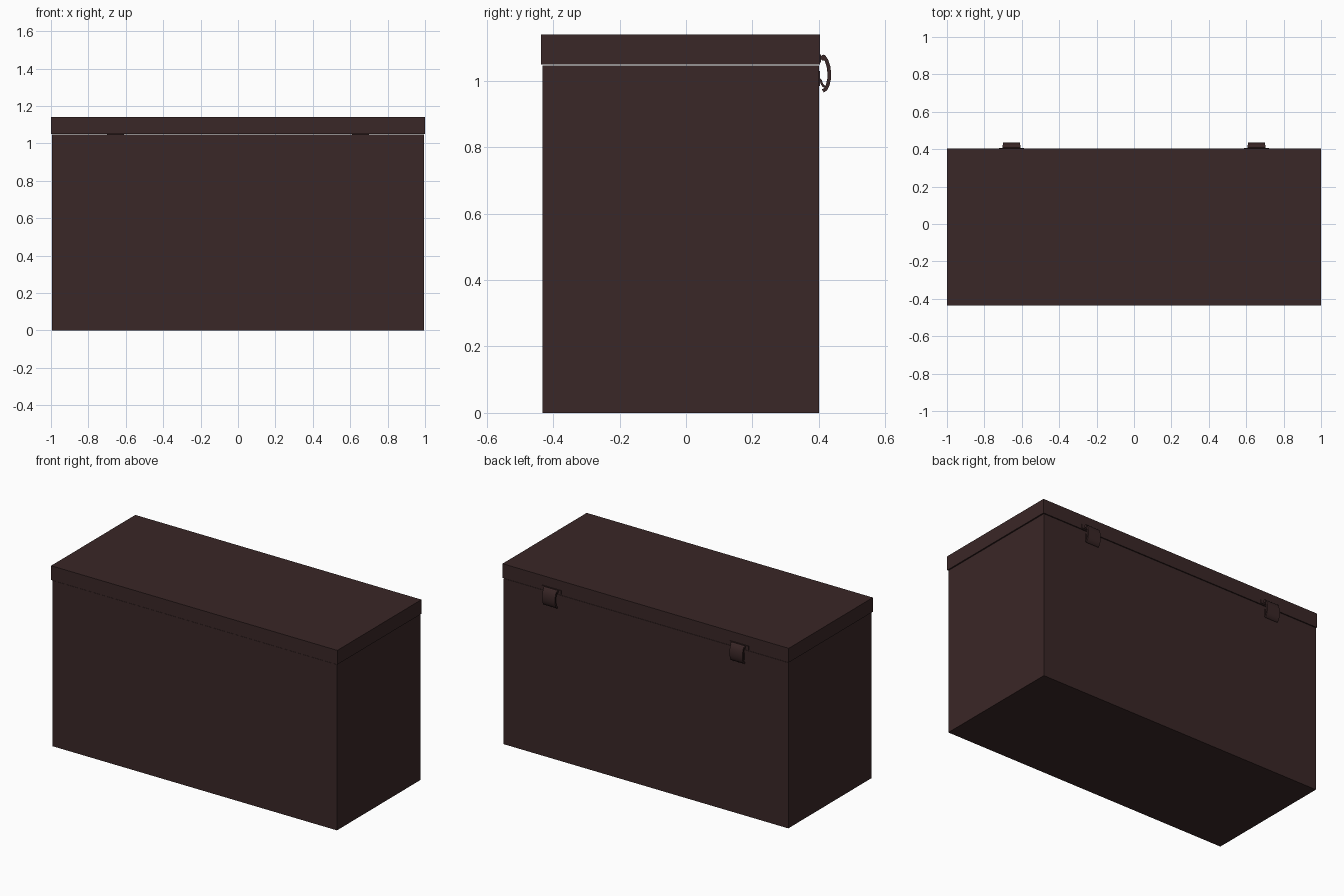
import bpy, bmesh, math

if "Cube" in bpy.data.objects:
    bpy.data.objects.remove(bpy.data.objects["Cube"])

brown = bpy.data.materials.new("dark_brown")
brown.diffuse_color = (0.042, 0.020, 0.020, 1)
brown.use_nodes = True
brown.node_tree.nodes["Principled BSDF"].inputs["Base Color"].default_value = brown.diffuse_color


def finish(name, bm, smooth=False):
    bmesh.ops.recalc_face_normals(bm, faces=bm.faces)
    me = bpy.data.meshes.new(name)
    bm.to_mesh(me)
    bm.free()
    me.materials.append(brown)
    ob = bpy.data.objects.new(name, me)
    bpy.context.collection.objects.link(ob)
    if smooth:
        bpy.ops.object.select_all(action='DESELECT')
        ob.select_set(True)
        bpy.context.view_layer.objects.active = ob
        bpy.ops.object.shade_smooth_by_angle(angle=math.radians(40))
    return ob


def box(name, lo, hi):
    bm = bmesh.new()
    bmesh.ops.create_cube(bm, size=1)
    for v in bm.verts:
        v.co = [(a + b) / 2 + c * (b - a) for a, b, c in zip(lo, hi, v.co)]
    return finish(name, bm)


def strip(name, path, thick, x, width):
    """Bent sheet: a (y, z) centre line given thickness, extruded along x."""
    left, right = [], []
    for i, (y, z) in enumerate(path):
        a, b = path[max(i - 1, 0)], path[min(i + 1, len(path) - 1)]
        dy, dz = b[0] - a[0], b[1] - a[1]
        k = thick / 2 / math.hypot(dy, dz)
        left.append((y - dz * k, z + dy * k))
        right.append((y + dz * k, z - dy * k))
    bm = bmesh.new()
    rings = [[bm.verts.new((x + s * width / 2, y, z)) for y, z in left + right[::-1]]
             for s in (-1, 1)]
    n, m = len(path), 2 * len(path)
    for i in range(m):
        j = (i + 1) % m
        bm.faces.new((rings[0][i], rings[0][j], rings[1][j], rings[1][i]))
    for r in rings:
        for i in range(n - 1):
            bm.faces.new((r[i], r[i + 1], r[m - 2 - i], r[m - 1 - i]))
    return finish(name, bm, True)


def rod(name, x, y, z, radius, width):
    bm = bmesh.new()
    bmesh.ops.create_cone(bm, cap_ends=True, segments=12, radius1=radius,
                          radius2=radius, depth=width)
    for v in bm.verts:
        v.co = (x + v.co.z, y + v.co.x, z + v.co.y)
    return finish(name, bm, True)


# Chest body and slightly overhanging lid
box("chest_body", (-0.995, -0.433, 0), (0.995, 0.40, 1.047))
box("chest_lid", (-1, -0.437, 1.05), (1, 0.403, 1.14))

# Two latches on the back
for side, x in (("left", -0.655), ("right", 0.655)):
    # Mounting plates on lid and body
    box(side + "_lid_plate", (x - 0.066, 0.40, 1.056), (x + 0.066, 0.407, 1.08))
    box(side + "_body_plate", (x - 0.035, 0.395, 0.985), (x + 0.035, 0.404, 1.03))
    # Hinge barrel held by the lid plate
    rod(side + "_latch_hinge", x, 0.414, 1.070, 0.009, 0.095)
    # Curved strap reaching down over the seam
    strip(side + "_latch_strap",
          [(0.416, 1.072), (0.423, 1.062), (0.429, 1.045), (0.4315, 1.025),
           (0.431, 1.005), (0.427, 0.988), (0.421, 0.975), (0.412, 0.970)],
          0.011, x, 0.09)
    # Catch hook on the body
    strip(side + "_catch_hook",
          [(0.400, 1.006), (0.406, 1.001), (0.409, 0.992), (0.414, 0.984), (0.419, 0.984)],
          0.007, x, 0.06)
